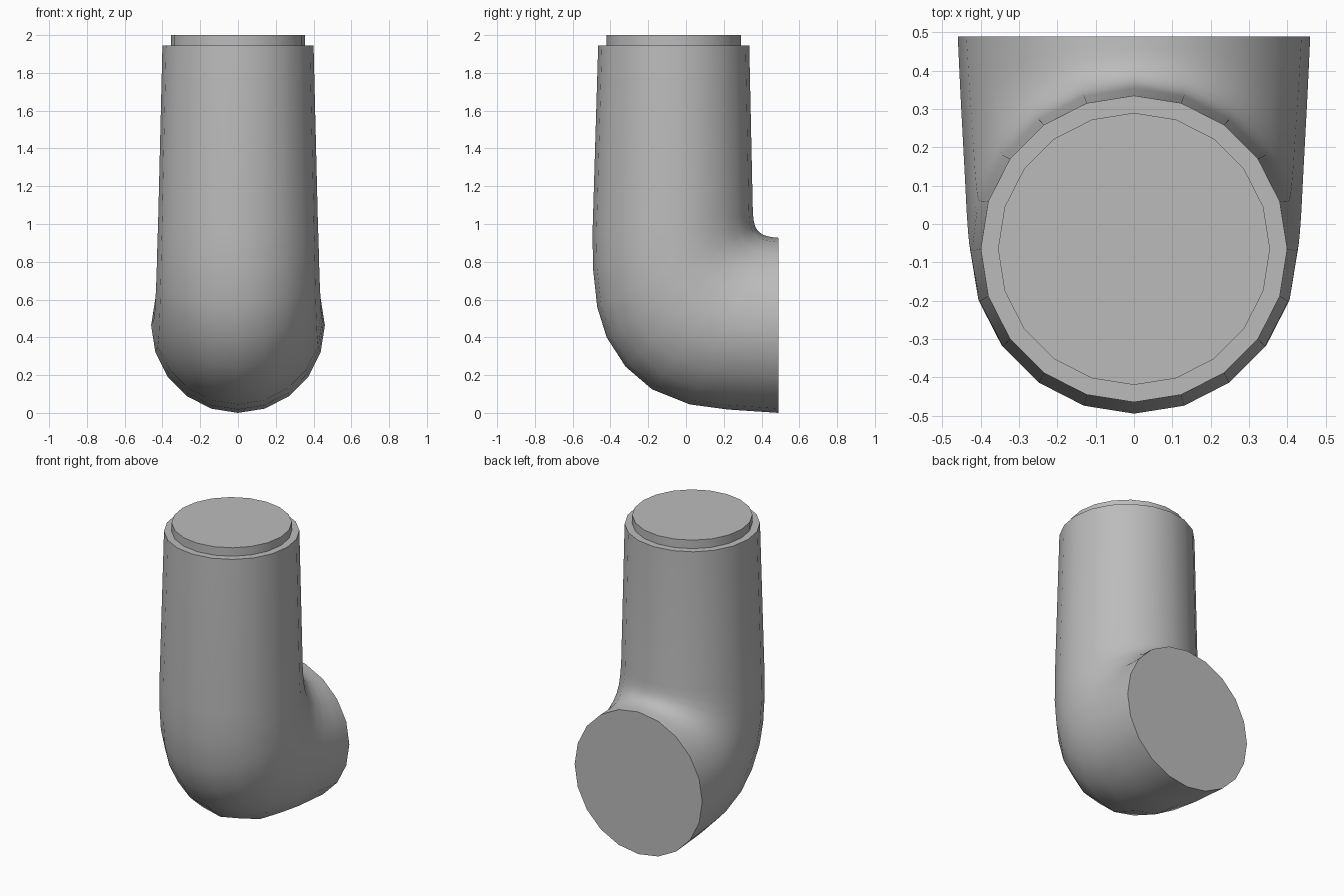
import bpy, bmesh, math
from mathutils import Vector

cube = bpy.data.objects.get("Cube")
if cube:
    bpy.data.objects.remove(cube)

grey = bpy.data.materials.new("plain_grey")
grey.use_nodes = True
colour = (0.5, 0.5, 0.5, 1)
grey.diffuse_color = colour
grey.node_tree.nodes["Principled BSDF"].inputs["Base Color"].default_value = colour
SIDES = 20


def loft(name, sections):
    """Skin elliptical rings; each section is (outer y, z), (inner y, z), half width."""
    bm = bmesh.new()
    rings = []
    for outer, inner, width in sections:
        a, b = Vector((0, *outer)), Vector((0, *inner))
        centre, axis = (a + b) / 2, (b - a) / 2
        ring = []
        for i in range(SIDES):
            t = 2 * math.pi * i / SIDES
            ring.append(bm.verts.new(centre + axis * math.cos(t) + Vector((width * math.sin(t), 0, 0))))
        rings.append(ring)
    for r, s in zip(rings, rings[1:]):
        for i in range(SIDES):
            j = (i + 1) % SIDES
            bm.faces.new((r[i], r[j], s[j], s[i]))
    bm.faces.new(rings[0])
    bm.faces.new(rings[-1])
    bmesh.ops.recalc_face_normals(bm, faces=bm.faces)
    mesh = bpy.data.meshes.new(name)
    bm.to_mesh(mesh)
    bm.free()
    mesh.materials.append(grey)
    obj = bpy.data.objects.new(name, mesh)
    bpy.context.collection.objects.link(obj)
    bpy.ops.object.select_all(action='DESELECT')
    obj.select_set(True)
    bpy.context.view_layer.objects.active = obj
    bpy.ops.object.shade_smooth_by_angle(angle=math.radians(40))
    return obj


# Tapered upright tube turning into the wider rear outlet
loft("elbow_pipe", [
    ((-0.465, 1.945), (0.335, 1.945), 0.40),
    ((-0.495, 0.95), (0.354, 1.06), 0.423),
    ((-0.492, 0.76), (0.358, 1.02), 0.427),
    ((-0.47, 0.56), (0.365, 0.99), 0.43),
    ((-0.42, 0.40), (0.376, 0.97), 0.433),
    ((-0.32, 0.245), (0.39, 0.955), 0.437),
    ((-0.18, 0.125), (0.41, 0.942), 0.441),
    ((0.02, 0.045), (0.435, 0.934), 0.447),
    ((0.22, 0.018), (0.46, 0.93), 0.453),
    ((0.49, 0.0), (0.49, 0.927), 0.46),
])

# Narrow raised disc on the top end
loft("top_disc", [
    ((-0.42, 1.94), (0.29, 1.94), 0.355),
    ((-0.42, 2.0), (0.29, 2.0), 0.355),
])
